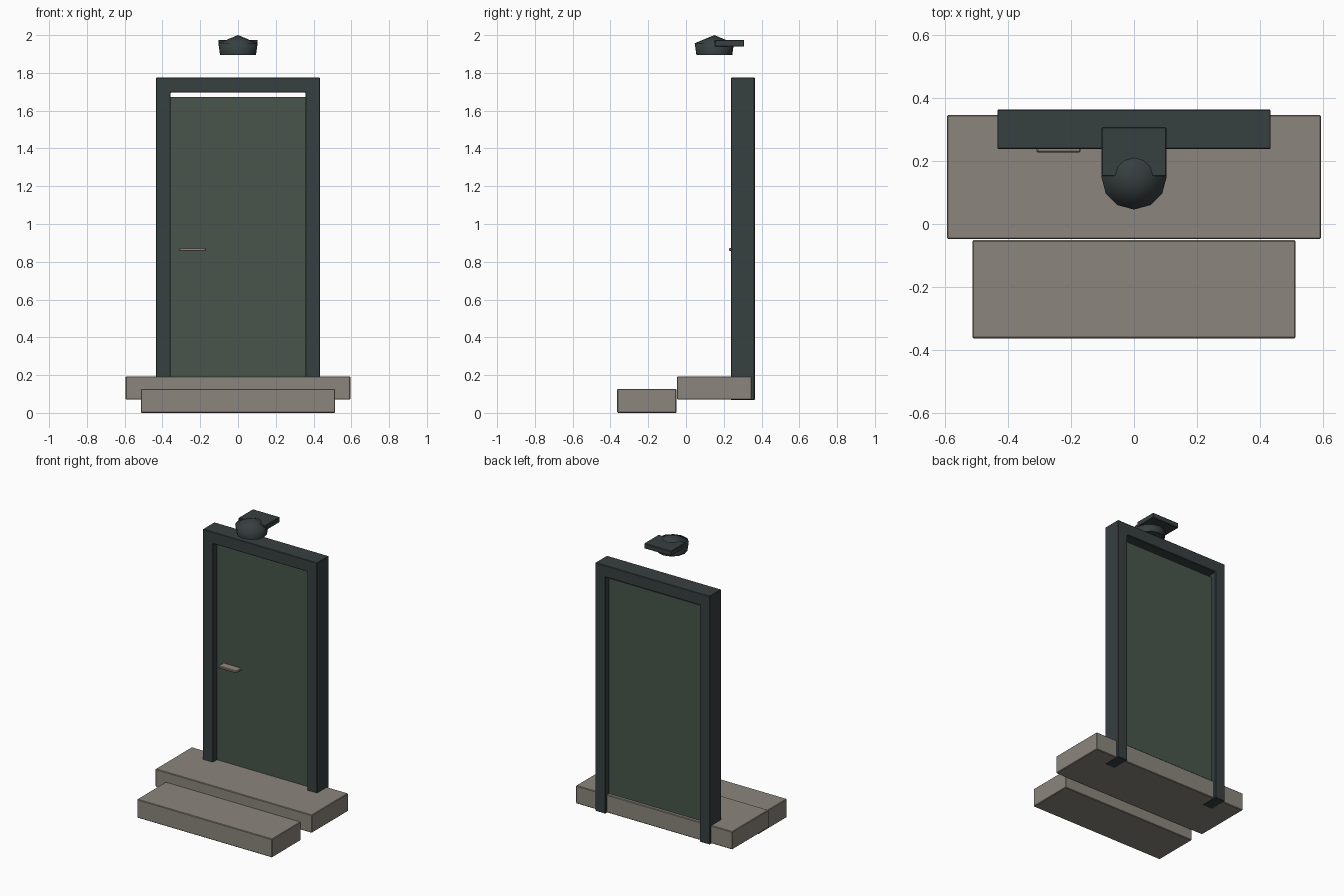
import bpy, bmesh, math

if "Cube" in bpy.data.objects:
    bpy.data.objects.remove(bpy.data.objects["Cube"])


def material(name, rgb):
    m = bpy.data.materials.new(name)
    m.diffuse_color = (*rgb, 1)
    m.use_nodes = True
    m.node_tree.nodes["Principled BSDF"].inputs["Base Color"].default_value = m.diffuse_color
    return m


STONE = material("warm grey stone", (0.26, 0.238, 0.205))
FRAME = material("dark slate", (0.039, 0.05, 0.051))
DOOR = material("dull green", (0.066, 0.09, 0.071))
METAL = material("brushed metal", (0.30, 0.25, 0.215))


def finish(name, bm, mat, bevel=0.0):
    bmesh.ops.recalc_face_normals(bm, faces=bm.faces)
    me = bpy.data.meshes.new(name)
    bm.to_mesh(me)
    bm.free()
    me.materials.append(mat)
    ob = bpy.data.objects.new(name, me)
    bpy.context.collection.objects.link(ob)
    if bevel:
        mod = ob.modifiers.new("soft_edge", "BEVEL")
        mod.width, mod.segments = bevel, 1
    return ob


def prism(name, outline, y0, y1, mat, bevel=0.0):
    """Extrude an x/z outline from y0 to y1."""
    bm = bmesh.new()
    face = bm.faces.new([bm.verts.new((x, y0, z)) for x, z in outline])
    ext = bmesh.ops.extrude_face_region(bm, geom=[face])["geom"]
    verts = [v for v in ext if isinstance(v, bmesh.types.BMVert)]
    bmesh.ops.translate(bm, verts=verts, vec=(0, y1 - y0, 0))
    return finish(name, bm, mat, bevel)


def box(name, x0, x1, y0, y1, z0, z1, mat, bevel=0.0):
    return prism(name, [(x0, z0), (x1, z0), (x1, z1), (x0, z1)], y0, y1, mat, bevel)


# Steps
box("lower_step", -0.514, 0.514, -0.364, -0.051, 0, 0.127, STONE, 0.004)
box("upper_step", -0.595, 0.595, -0.048, 0.347, 0.07, 0.193, STONE, 0.004)

# Door frame: two jambs and lintel in one outline
prism("door_frame",
      [(-0.435, 0.068), (-0.358, 0.068), (-0.358, 1.695), (0.358, 1.695),
       (0.358, 0.068), (0.435, 0.068), (0.435, 1.775), (-0.435, 1.775)],
      0.238, 0.364, FRAME, 0.003)

# Door leaf and lever handle
box("door_leaf", -0.358, 0.358, 0.283, 0.325, 0.19, 1.672, DOOR)
box("door_handle", -0.31, -0.17, 0.228, 0.284, 0.856, 0.873, METAL, 0.004)

# Lamp mounting plate
box("lamp_plate", -0.103, 0.103, 0.152, 0.308, 1.94, 1.975, FRAME, 0.003)

# Lamp shade: twelve-sided drum with a low conical cap
bm = bmesh.new()
N = 12
rings = []
for r, z in [(0.095, 1.895), (0.104, 1.957)]:
    rings.append([bm.verts.new((r * math.cos(2 * math.pi * i / N),
                                0.15 + r * math.sin(2 * math.pi * i / N), z))
                  for i in range(N)])
apex = bm.verts.new((0, 0.15, 2.0))
low, top = rings
bm.faces.new(low)
for i in range(N):
    j = (i + 1) % N
    bm.faces.new((low[i], low[j], top[j], top[i]))
    bm.faces.new((top[i], top[j], apex))
shade = finish("lamp_shade", bm, FRAME)
bpy.context.view_layer.objects.active = shade
shade.select_set(True)
bpy.ops.object.shade_smooth_by_angle(angle=math.radians(75))
